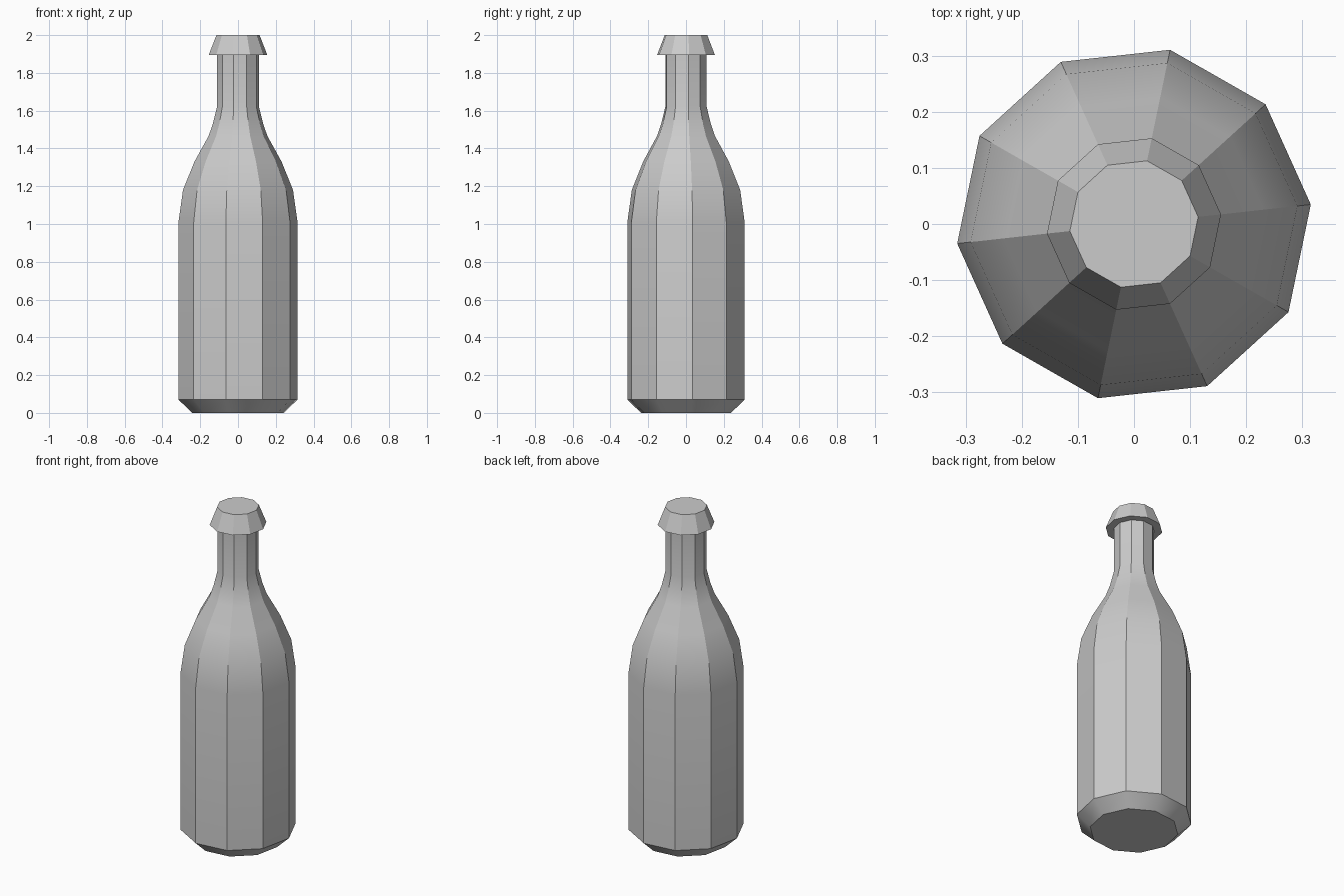
import bpy, bmesh, math

cube = bpy.data.objects.get("Cube")
if cube:
    bpy.data.objects.remove(cube, do_unlink=True)

SIDES = 10
TURN = math.radians(6.3)

grey = bpy.data.materials.new("plain_grey")
grey.use_nodes = True
colour = (0.6, 0.6, 0.6, 1.0)
grey.diffuse_color = colour
grey.node_tree.nodes["Principled BSDF"].inputs["Base Color"].default_value = colour


def lathe(name, profile, close_bottom=False, close_top=False):
    """Sweep (radius, height) points around z into a faceted solid."""
    bm = bmesh.new()
    rings = []
    for r, z in profile:
        angles = [TURN + math.tau * i / SIDES for i in range(SIDES)]
        rings.append([bm.verts.new((r * math.cos(a), r * math.sin(a), z)) for a in angles])
    for low, high in zip(rings, rings[1:]):
        for i in range(SIDES):
            j = (i + 1) % SIDES
            bm.faces.new((low[i], low[j], high[j], high[i]))
    if close_bottom:
        bm.faces.new(rings[0][::-1])
    if close_top:
        bm.faces.new(rings[-1])
    mesh = bpy.data.meshes.new(name)
    bm.to_mesh(mesh)
    bm.free()
    mesh.materials.append(grey)
    obj = bpy.data.objects.new(name, mesh)
    bpy.context.collection.objects.link(obj)
    bpy.ops.object.select_all(action="DESELECT")
    obj.select_set(True)
    bpy.context.view_layer.objects.active = obj
    bpy.ops.object.shade_smooth_by_angle(angle=math.radians(30))
    return obj


# Bottle: chamfered base, straight body, rounded shoulder, narrow neck
lathe("bottle_body", [
    (0.243, 0.0), (0.317, 0.07), (0.317, 1.01), (0.293, 1.18), (0.232, 1.33),
    (0.157, 1.465), (0.134, 1.53), (0.112, 1.62), (0.112, 1.895),
], close_bottom=True)

# Cap: flared skirt with a flat underside and top
lathe("bottle_cap", [(0.112, 1.895), (0.156, 1.895), (0.115, 2.0)], close_top=True)
